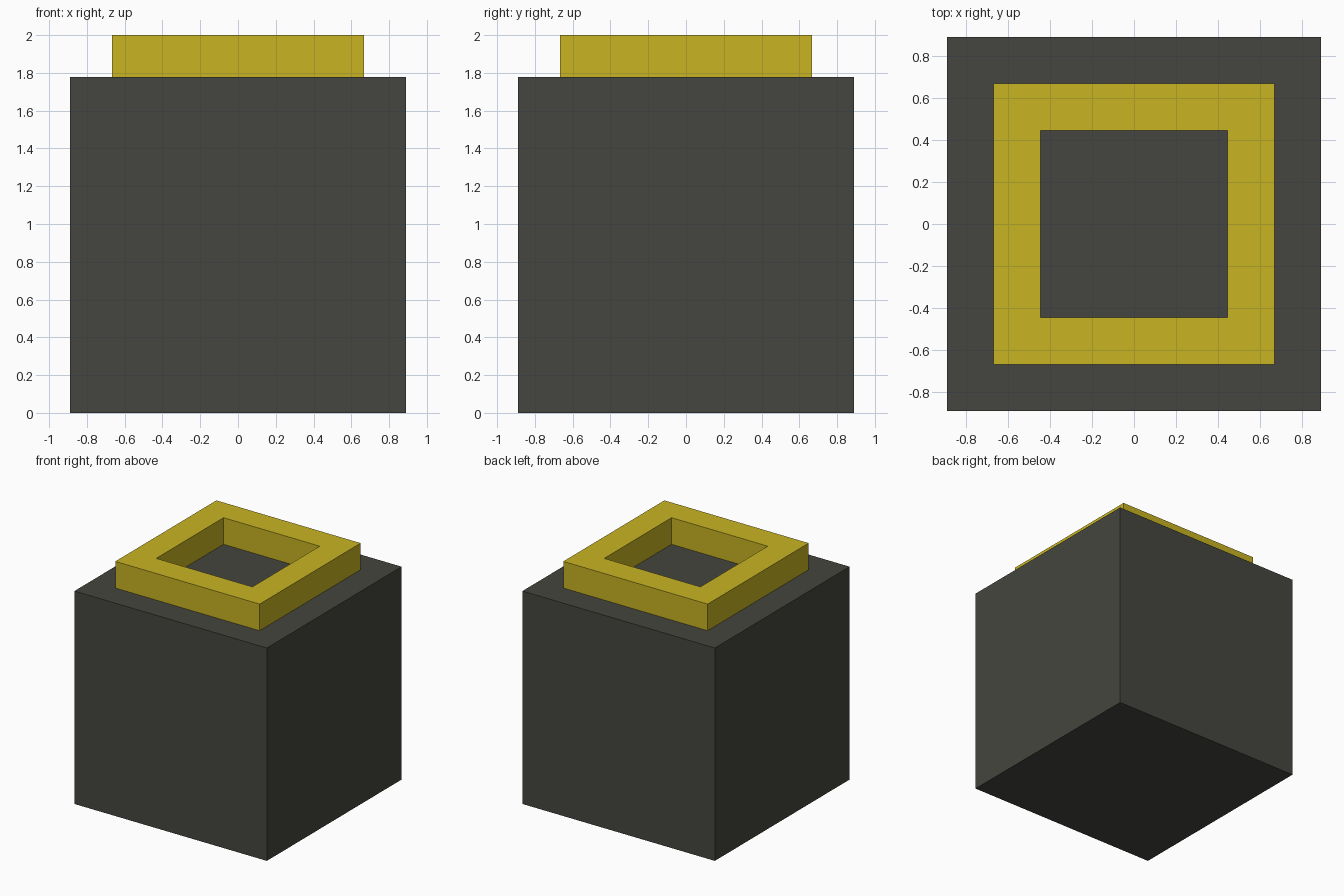
import bpy, bmesh

if "Cube" in bpy.data.objects:
    bpy.data.objects.remove(bpy.data.objects["Cube"])

U = 2 / 9  # model grid step


def material(name, rgb):
    m = bpy.data.materials.new(name)
    m.diffuse_color = (*rgb, 1)
    m.use_nodes = True
    m.node_tree.nodes["Principled BSDF"].inputs["Base Color"].default_value = m.diffuse_color
    return m


def box(bm, half, z0, z1):
    """Square block centred on the z axis."""
    cube = bmesh.ops.create_cube(bm, size=1)
    for v in cube["verts"]:
        v.co = (v.co.x * 2 * half, v.co.y * 2 * half, z1 if v.co.z > 0 else z0)


def finish(bm, name, mat):
    mesh = bpy.data.meshes.new(name)
    bm.to_mesh(mesh)
    bm.free()
    mesh.materials.append(mat)
    obj = bpy.data.objects.new(name, mesh)
    bpy.context.collection.objects.link(obj)


dark = material("dark grey", (0.06, 0.06, 0.05))
yellow = material("yellow", (0.578, 0.456, 0.016))

# Main cube body
bm = bmesh.new()
box(bm, 4 * U, 0, 8 * U)
finish(bm, "body", dark)

# Square rim on top: bridge an outer and an inner wall loop at both heights
bm = bmesh.new()
corners = ((-1, -1), (1, -1), (1, 1), (-1, 1))
section = ((3 * U, 8 * U), (3 * U, 9 * U), (2 * U, 9 * U), (2 * U, 8 * U))
loops = [[bm.verts.new((x * h, y * h, z)) for x, y in corners] for h, z in section]
for a, b in zip(loops, loops[1:]):
    for i in range(4):
        j = (i + 1) % 4
        bm.faces.new((a[i], a[j], b[j], b[i]))
finish(bm, "top_rim", yellow)
